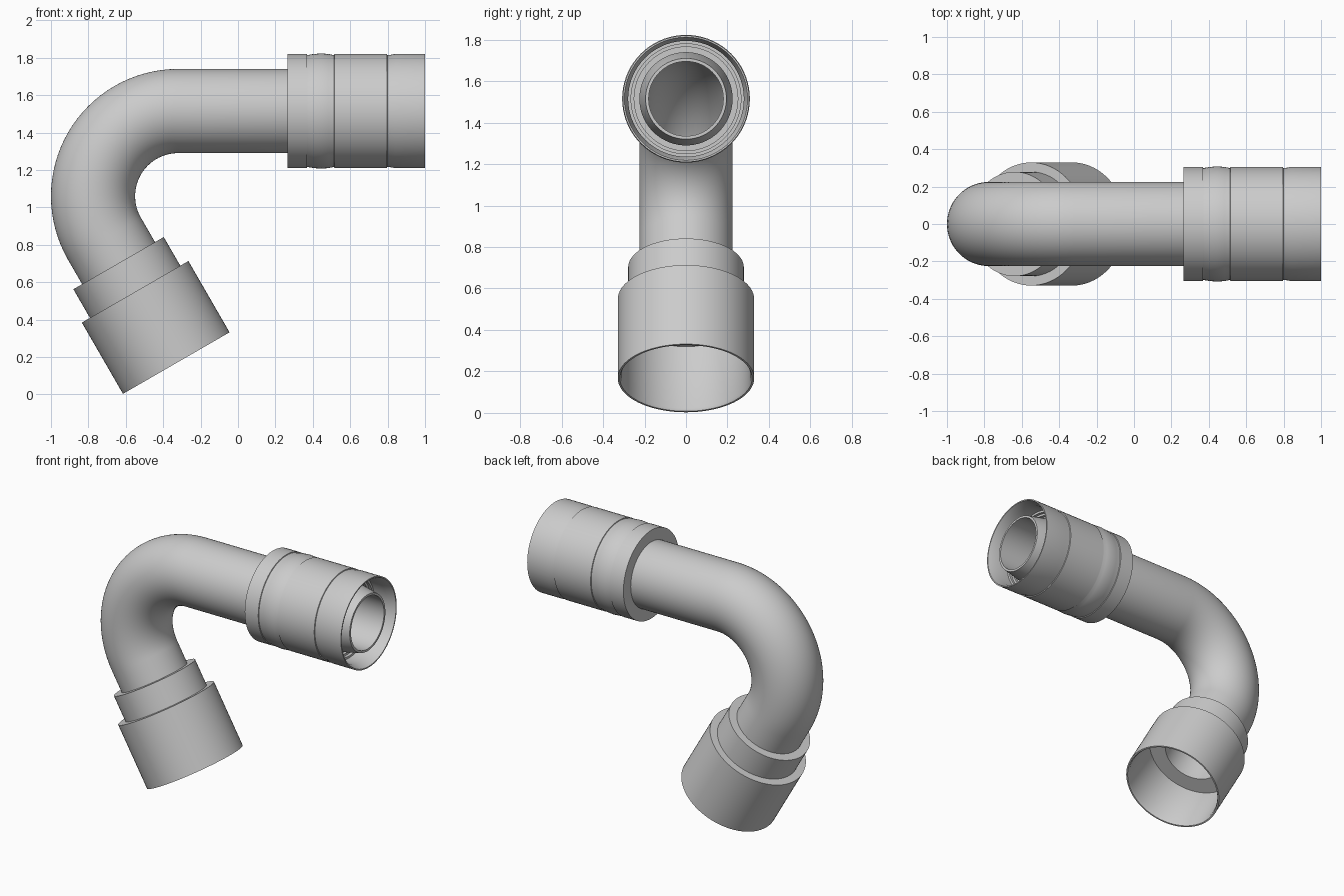
import bpy, bmesh
from math import sin, cos, pi, radians

cube = bpy.data.objects.get("Cube")
if cube:
    bpy.data.objects.remove(cube)

# Centreline: straight run from the coupling mouth, bend, then straight tail
AXIS_Z, STRAIGHT, BEND_R, TURN = 1.515, 1.32, 0.455, radians(120)
TAIL = STRAIGHT + BEND_R * TURN      # distance at which the bend ends
SEGMENTS = 72

grey = bpy.data.materials.new("light_grey")
grey.use_nodes = True
grey.diffuse_color = (0.6, 0.6, 0.6, 1)
grey.node_tree.nodes["Principled BSDF"].inputs["Base Color"].default_value = (0.6, 0.6, 0.6, 1)


def station(u):
    """Centre (x, z) and outward normal (x, z) at distance u along the centreline."""
    a = min(max((u - STRAIGHT) / BEND_R, 0), TURN)
    extra = max(u - TAIL, 0)
    x = 1 - min(u, STRAIGHT) - BEND_R * sin(a) - extra * cos(a)
    z = AXIS_Z - BEND_R + BEND_R * cos(a) - extra * sin(a)
    return x, z, -sin(a), cos(a)


def sweep(name, profile):
    """Closed (distance, radius) profile carried round the centreline."""
    bm = bmesh.new()
    rings = []
    for u, r in profile:
        x, z, nx, nz = station(u)
        ring = []
        for i in range(SEGMENTS):
            t = 2 * pi * i / SEGMENTS
            ring.append(bm.verts.new((x + r * cos(t) * nx, r * sin(t), z + r * cos(t) * nz)))
        rings.append(ring)
    for k, a in enumerate(rings):
        b = rings[(k + 1) % len(rings)]
        for i in range(SEGMENTS):
            j = (i + 1) % SEGMENTS
            bm.faces.new((a[i], a[j], b[j], b[i]))
    bmesh.ops.recalc_face_normals(bm, faces=bm.faces)
    mesh = bpy.data.meshes.new(name)
    bm.to_mesh(mesh)
    bm.free()
    mesh.materials.append(grey)
    obj = bpy.data.objects.new(name, mesh)
    bpy.context.collection.objects.link(obj)
    bpy.ops.object.select_all(action='DESELECT')
    obj.select_set(True)
    bpy.context.view_layer.objects.active = obj
    bpy.ops.object.shade_smooth_by_angle(angle=radians(30))
    return obj


# Hollow bent pipe with a tapered nose in the coupling mouth
bend = [STRAIGHT + (TAIL - STRAIGHT) * i / 32 for i in range(33)]
outer = [(0.01, 0.195), (0.16, 0.225)] + [(u, 0.225) for u in bend] + [(TAIL + 0.4, 0.225)]
inner = [(TAIL + 0.4, 0.2), (TAIL + 0.15, 0.2)] + [(u, 0.18) for u in reversed(bend)] + [(0.01, 0.18)]
sweep("bent_pipe", outer + inner)

# Coupling: grooved sleeve with a raised band and a stepped mouth
sweep("coupling_sleeve", [
    (0.735, 0.215), (0.735, 0.305), (0.632, 0.305), (0.63, 0.3), (0.624, 0.3),
    (0.595, 0.305), (0.555, 0.308), (0.515, 0.305), (0.492, 0.3), (0.486, 0.3),
    (0.484, 0.305), (0.204, 0.305), (0.202, 0.299), (0.194, 0.299), (0.16, 0.305),
    (0.0, 0.305), (0.0, 0.297), (0.06, 0.279), (0.15, 0.279), (0.15, 0.265),
    (0.17, 0.265), (0.17, 0.25), (0.19, 0.25), (0.19, 0.215)])

# Tail socket: narrow neck, wide open cup with a floor round the bore
sweep("tail_socket", [
    (TAIL + 0.151, 0.215), (TAIL + 0.151, 0.279), (TAIL + 0.328, 0.279),
    (TAIL + 0.328, 0.329), (TAIL + 0.768, 0.329), (TAIL + 0.768, 0.319),
    (TAIL + 0.755, 0.312), (TAIL + 0.412, 0.312), (TAIL + 0.412, 0.2), (TAIL + 0.38, 0.2)])
